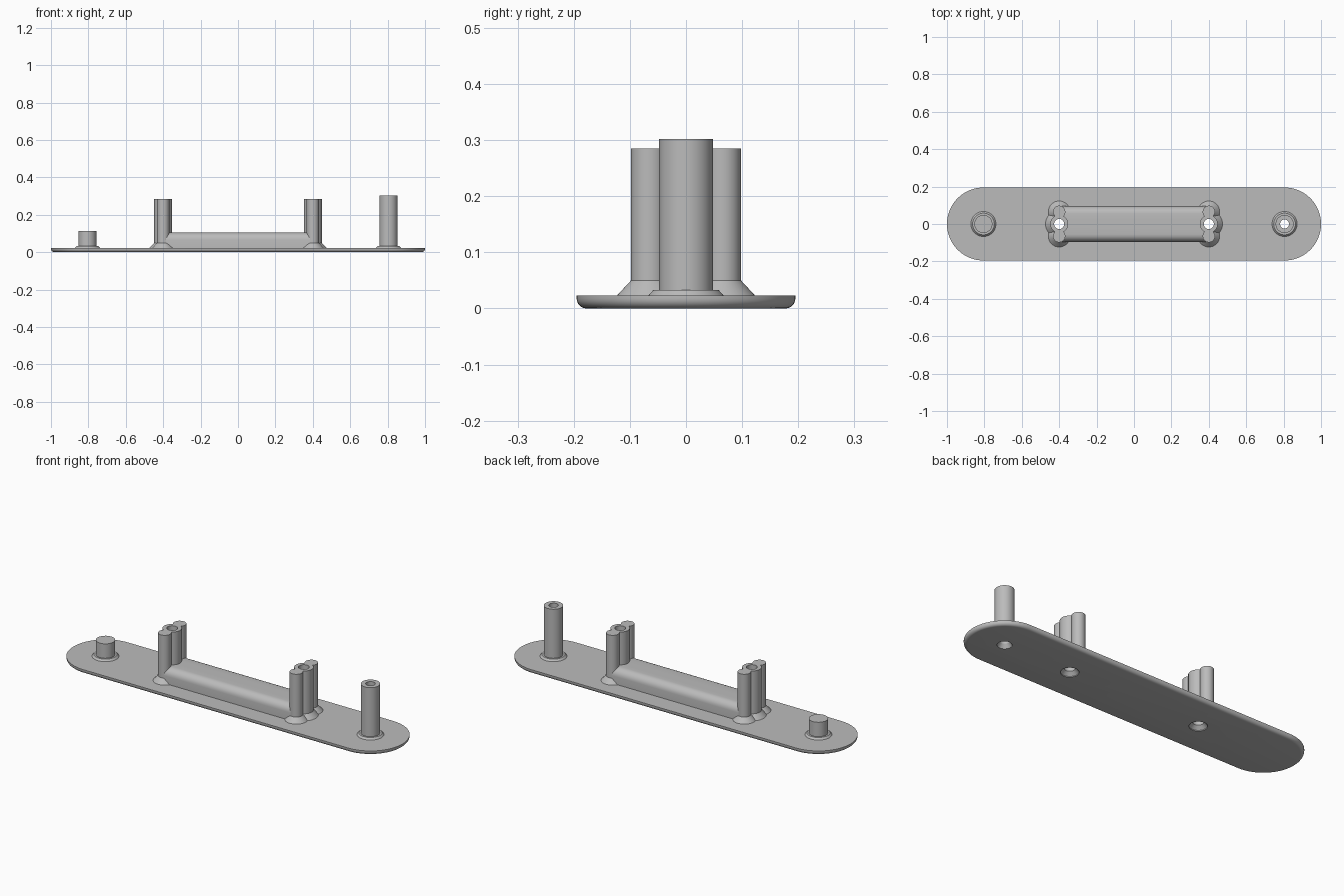
import bpy, bmesh, math

if "Cube" in bpy.data.objects:
    bpy.data.objects.remove(bpy.data.objects["Cube"], do_unlink=True)

GREY = (0.5, 0.5, 0.5, 1)
mat = bpy.data.materials.new("plain grey")
mat.use_nodes = True
mat.diffuse_color = GREY
mat.node_tree.nodes["Principled BSDF"].inputs["Base Color"].default_value = GREY

TOP = 0.023       # upper face of the plate
END = 0.805       # x of the end posts
CLIP = 0.4        # x of the two clip posts


def loft(name, rings):
    """Solid through a stack of rings with equal point counts."""
    bm = bmesh.new()
    loops = [[bm.verts.new(p) for p in ring] for ring in rings]
    n = len(loops[0])
    for a, b in zip(loops, loops[1:]):
        for i in range(n):
            j = (i + 1) % n
            bm.faces.new((a[i], a[j], b[j], b[i]))
    bm.faces.new(loops[0][::-1])
    bm.faces.new(loops[-1])
    bmesh.ops.recalc_face_normals(bm, faces=bm.faces)
    me = bpy.data.meshes.new(name)
    bm.to_mesh(me)
    bm.free()
    me.materials.append(mat)
    ob = bpy.data.objects.new(name, me)
    bpy.context.collection.objects.link(ob)
    return ob


def turned(name, x, y, profile, n=48):
    """Round part from (radius, height) pairs."""
    angles = [math.tau * i / n for i in range(n)]
    return loft(name, [[(x + r * math.cos(a), y + r * math.sin(a), z) for a in angles]
                       for r, z in profile])


def combine(ob, other, operation, keep=False):
    mod = ob.modifiers.new("bool", 'BOOLEAN')
    mod.operation = operation
    mod.solver = 'EXACT'
    mod.object = other
    bpy.context.view_layer.objects.active = ob
    bpy.ops.object.modifier_apply(modifier=mod.name)
    if not keep:
        bpy.data.objects.remove(other, do_unlink=True)


def stadium(r, z, n=32):
    pts = []
    for side, start in ((1, -math.pi / 2), (-1, math.pi / 2)):
        for i in range(n + 1):
            a = start + math.pi * i / n
            pts.append((side * END + r * math.cos(a), r * math.sin(a), z))
    return pts


# Base plate with a rounded lower edge
R, F = 0.195, 0.018
steps = [math.pi / 2 * i / 6 for i in range(7)]
plate = loft("base_plate", [stadium(R - F + F * math.sin(a), F - F * math.cos(a))
                            for a in steps] + [stadium(R, TOP)])

# End posts, each in a low tapered collar
collar = [(0.067, 0.02), (0.067, TOP), (0.058, 0.033), (0.048, 0.033)]
tall_post = turned("tall_post", END, 0, collar + [(0.048, 0.302)])
short_peg = turned("short_peg", -END, 0, collar + [(0.048, 0.112)])

# Clip posts: three merged columns with flared feet
clips = []
for side, label in ((1, "left"), (-1, "right")):
    x = side * CLIP
    clip = turned(label + "_clip_post", x, 0,
                  [(0.073, 0.02), (0.073, TOP), (0.048, 0.05), (0.048, 0.285)])
    for y in (-0.065, 0.065):
        lobe = turned("lobe", x, y,
                      [(0.058, 0.02), (0.058, TOP), (0.033, 0.05), (0.033, 0.285)])
        combine(clip, lobe, 'UNION')
    clips.append(clip)

# Rounded bar between the clip posts
W, H, C = 0.095, 0.105, 0.04
half = [(W, 0.02)] + [(W - C + C * math.cos(a), H - C + C * math.sin(a)) for a in steps]
section = half + [(-y, z) for y, z in reversed(half)]
bar = loft("cross_bar", [[(x, y, z) for y, z in section] for x in (-CLIP, CLIP)])

# Screw bores with countersinks underneath
for x, bore, sink, parts in ((END, 0.024, 0.036, [plate, tall_post]),
                             (CLIP, 0.027, 0.045, [plate, clips[0], bar]),
                             (-CLIP, 0.027, 0.045, [plate, clips[1], bar])):
    cutter = turned("bore_cutter", x, 0,
                    [(sink, -0.01), (sink, 0.004), (bore, 0.022), (bore, 0.4)])
    for part in parts:
        combine(part, cutter, 'DIFFERENCE', keep=True)
    bpy.data.objects.remove(cutter, do_unlink=True)

# Smooth round faces, crisp edges
for ob in [plate, tall_post, short_peg, bar] + clips:
    bpy.ops.object.select_all(action='DESELECT')
    ob.select_set(True)
    bpy.context.view_layer.objects.active = ob
    bpy.ops.object.shade_smooth_by_angle(angle=math.radians(30))
